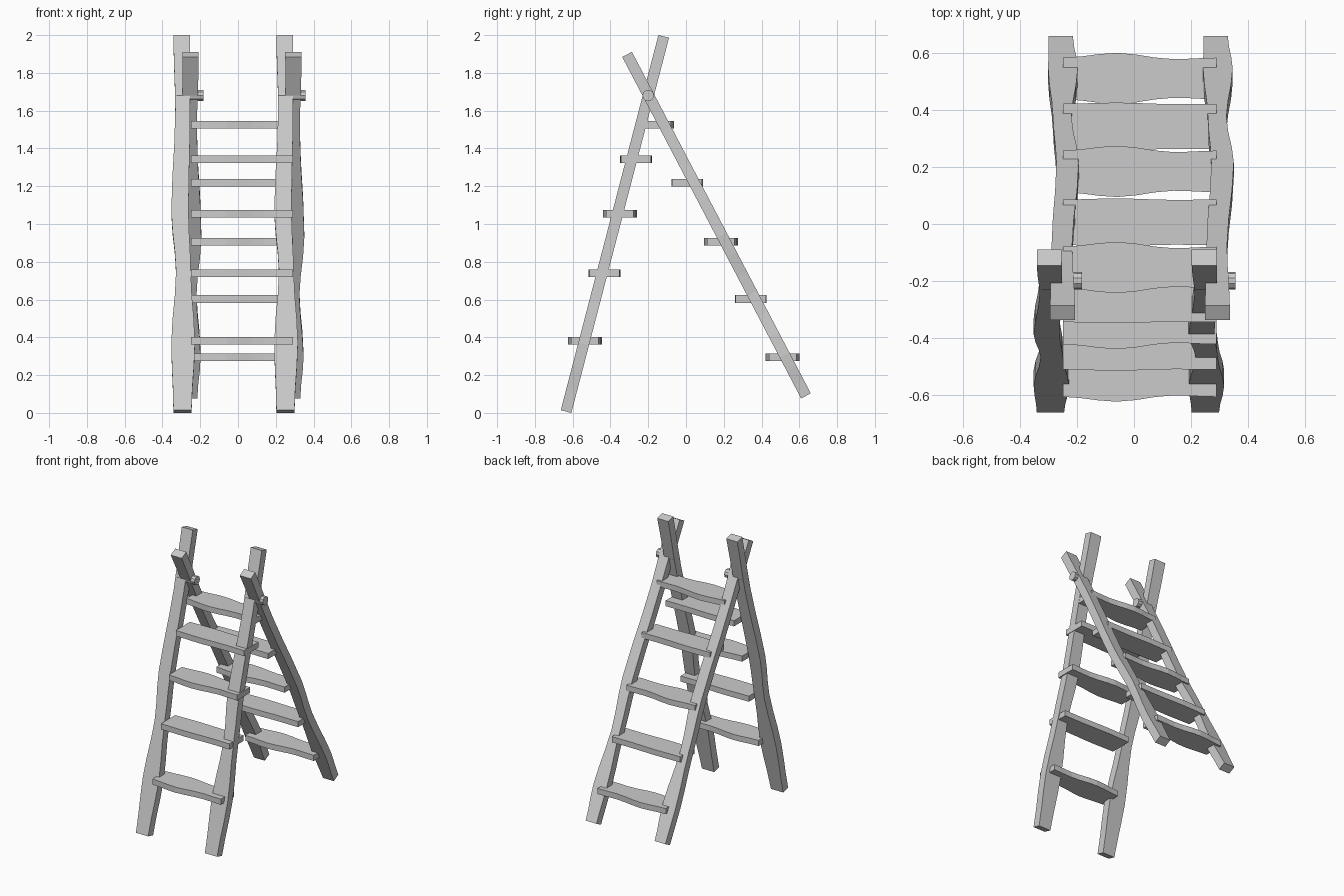
import bpy
import bmesh
import math
from mathutils import Vector

cube = bpy.data.objects.get("Cube")
if cube:
    bpy.data.objects.remove(cube)

wood = bpy.data.materials.new("grey wood")
wood.use_nodes = True
GREY = (0.6, 0.6, 0.6, 1)
wood.diffuse_color = GREY
wood.node_tree.nodes["Principled BSDF"].inputs["Base Color"].default_value = GREY

SPACING = 0.545   # distance between the two sides of each ladder
STEPS = 3         # subdivisions between profile stations


def eased(stations):
    """Smoothly interpolate (position, low, high) stations."""
    for a, b in zip(stations, stations[1:]):
        for i in range(STEPS):
            t = i / STEPS
            s = t * t * (3 - 2 * t)
            yield (a[0] + (b[0] - a[0]) * t,
                   a[1] + (b[1] - a[1]) * s, a[2] + (b[2] - a[2]) * s)
    yield stations[-1]


def loft(name, rings):
    """Skin a list of four-cornered rings into a closed beam."""
    bm = bmesh.new()
    loops = [[bm.verts.new(p) for p in ring] for ring in rings]
    for a, b in zip(loops, loops[1:]):
        for i in range(4):
            j = (i + 1) % 4
            bm.faces.new((a[i], a[j], b[j], b[i]))
    bm.faces.new(loops[0])
    bm.faces.new(loops[-1])
    bmesh.ops.recalc_face_normals(bm, faces=bm.faces)
    mesh = bpy.data.meshes.new(name)
    bm.to_mesh(mesh)
    bm.free()
    mesh.materials.append(wood)
    obj = bpy.data.objects.new(name, mesh)
    bpy.context.collection.objects.link(obj)
    return obj


def leg(name, foot, tip, stations, shift):
    """Wavy rail whose x edges follow the stations along a sloping axis."""
    foot, tip = Vector((0, *foot)), Vector((0, *tip))
    axis = tip - foot
    half = Vector((0, -axis.z, axis.y)).normalized() * 0.029
    rings = []
    for t, low, high in eased(stations):
        c = foot + axis * t
        left, right = Vector((low + shift, 0, 0)), Vector((high + shift, 0, 0))
        rings.append([c + left - half, c + right - half,
                      c + right + half, c + left + half])
    return loft(name, rings)


def rung(name, y, z, width, wave):
    """Flat tread with gently bulging long edges."""
    h, w = 0.02, width / 2
    stations = [(-0.25, -w + wave, w - wave), (-0.06, -w, w),
                (0.14, -w + wave * 1.3, w - wave * 1.3),
                (0.29, -w + wave, w - wave)]
    return loft(name, [[(x, y + a, z - h), (x, y + b, z - h),
                        (x, y + b, z + h), (x, y + a, z + h)]
                       for x, a, b in eased(stations)])


# Rail outlines: fraction along the rail, left edge, right edge
front_rail = [(0, -0.342, -0.246), (0.18, -0.353, -0.228), (0.37, -0.328, -0.25),
              (0.53, -0.353, -0.262), (0.8, -0.332, -0.253), (1, -0.342, -0.255)]
back_rail = [(0, -0.3, -0.215), (0.12, -0.302, -0.198), (0.3, -0.285, -0.22),
             (0.47, -0.273, -0.194), (0.78, -0.29, -0.218), (1, -0.295, -0.208)]

for side, shift in (("right", 0), ("left", SPACING)):
    leg("front_leg_" + side, (-0.635, 0.007), (-0.118, 1.993), front_rail, shift)
    leg("back_leg_" + side, (0.635, 0.09), (-0.312, 1.898), back_rail, shift)

    # Hinge pin through each crossing
    bpy.ops.mesh.primitive_cylinder_add(
        vertices=10, radius=0.031, depth=0.143,
        location=(-0.254 + shift * 0.99, -0.2, 1.68),
        rotation=(0, math.pi / 2, 0))
    pin = bpy.context.object
    pin.name = "hinge_pin_" + side
    pin.data.materials.append(wood)

# Treads, alternating between wavy and nearly straight planks
front_treads = [(-0.535, 0.382), (-0.432, 0.74), (-0.35, 1.055), (-0.265, 1.342)]
back_treads = [(0.512, 0.295), (0.343, 0.603), (0.185, 0.907),
               (0.006, 1.218), (-0.153, 1.525)]
for label, treads in (("front", front_treads), ("back", back_treads)):
    for i, (y, z) in enumerate(treads):
        wavy = i % 2 == 0
        rung(f"{label}_rung_{i + 1}", y, z,
             0.18 if wavy else 0.168, 0.017 if wavy else 0.004)
